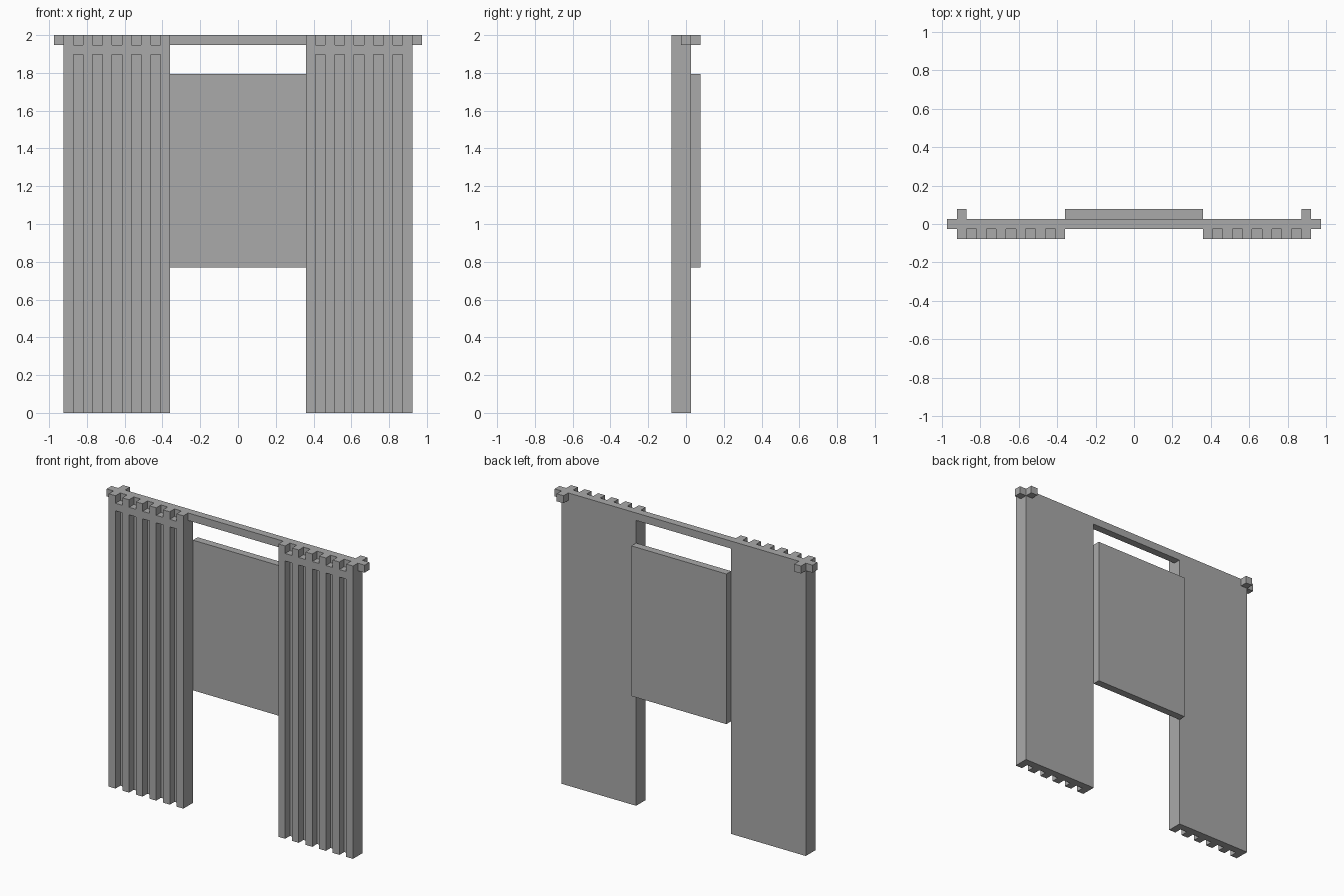
import bpy
import bmesh

cube = bpy.data.objects.get("Cube")
if cube:
    bpy.data.objects.remove(cube, do_unlink=True)

# Everything sits on a square module: 39 modules tall
U = 2 / 39

grey = bpy.data.materials.new("plain_grey")
grey.use_nodes = True
COLOUR = (0.4, 0.4, 0.4, 1)
grey.diffuse_color = COLOUR
grey.node_tree.nodes["Principled BSDF"].inputs["Base Color"].default_value = COLOUR


def boxes(name, *ranges):
    """One flat-shaded object from boxes given as (x, y, z) ranges in modules."""
    bm = bmesh.new()
    for spans in ranges:
        verts = bmesh.ops.create_cube(bm, size=1)["verts"]
        for v in verts:
            for axis, (a, b) in enumerate(spans):
                v.co[axis] = ((a + b) / 2 + v.co[axis] * abs(b - a)) * U
    mesh = bpy.data.meshes.new(name)
    bm.to_mesh(mesh)
    bm.free()
    mesh.materials.append(grey)
    obj = bpy.data.objects.new(name, mesh)
    bpy.context.collection.objects.link(obj)
    return obj


def carve(target, cutter):
    """Cut one object out of another and drop the cutter."""
    mod = target.modifiers.new("grooves", "BOOLEAN")
    mod.operation = "DIFFERENCE"
    mod.solver = "EXACT"
    mod.object = cutter
    bpy.context.view_layer.objects.active = target
    bpy.ops.object.modifier_apply(modifier=mod.name)
    bpy.data.objects.remove(cutter, do_unlink=True)


MID = (-0.5, 0.5)     # depth of the top bar
REAR = (0.5, 1.5)     # depth of parts on the back
TOP = (38, 39)        # height of the top bar

for side, s in (("left", 1), ("right", -1)):
    # Pier with long front grooves and a row of notches along the top
    pier = boxes(side + "_pier", ((7 * s, 18 * s), (-1.5, 0.5), (0, 39)))
    cuts = []
    for x in range(8, 18, 2):
        span = (x * s, (x + 1) * s)
        cuts.append((span, (-2, -0.5), (-1, 37)))
        cuts.append((span, (-2, -0.5), (38, 40)))
    cutter = boxes("groove_cutter", *cuts)
    cutter.hide_render = True
    carve(pier, cutter)

    # Small pegs at the upper outer corner
    boxes(side + "_side_peg", ((18 * s, 19 * s), MID, TOP))
    boxes(side + "_back_peg", ((17 * s, 18 * s), REAR, TOP))

# Bar joining the piers, and the board behind the opening
boxes("top_bar", ((-7, 7), MID, TOP))
boxes("back_board", ((-7, 7), REAR, (15, 35)))
